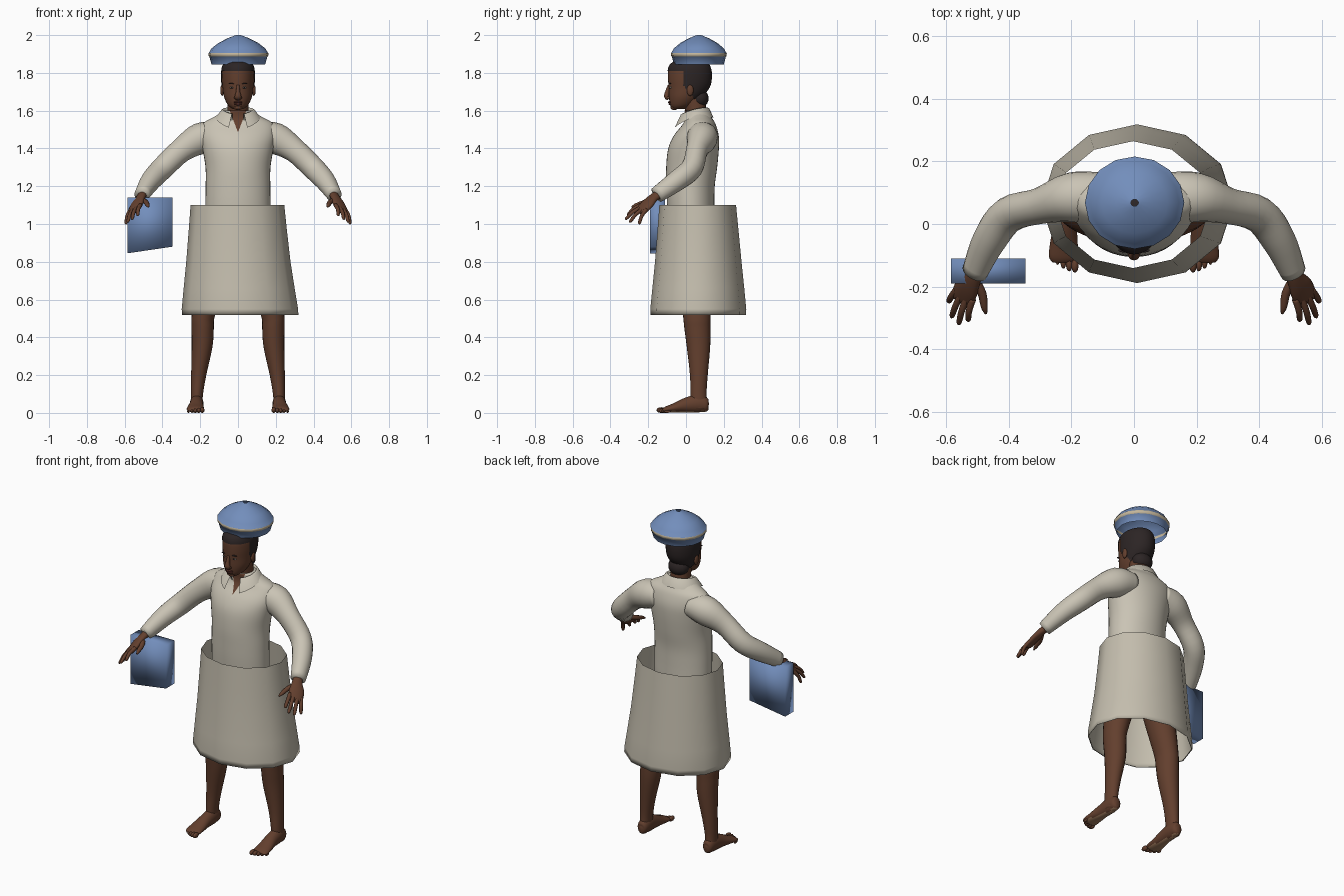
import bpy, bmesh, math
from mathutils import Vector, Matrix

cube = bpy.data.objects.get("Cube")
if cube:
    bpy.data.objects.remove(cube, do_unlink=True)


def material(name, r, g, b):
    m = bpy.data.materials.new(name)
    m.use_nodes = True
    m.diffuse_color = (r, g, b, 1)
    m.node_tree.nodes["Principled BSDF"].inputs["Base Color"].default_value = (r, g, b, 1)
    return m


SKIN = material("brown skin", .125, .05, .027)
SOLE = material("light sole", .36, .2, .11)
LIP = material("dark lip", .1, .03, .022)
HAIR = material("black hair", .025, .018, .018)
EYE = material("eye white", .4, .35, .3)
SHIRT = material("cream shirt", .59, .55, .46)
SKIRT = material("beige skirt", .55, .51, .42)
BLUE = material("soft blue", .17, .27, .5)
BAND = material("tan band", .55, .47, .33)


def finish(name, bm, mats, rule=None):
    """Turn a bmesh into a smooth object; rule picks each face's material."""
    bmesh.ops.recalc_face_normals(bm, faces=bm.faces)
    bm.normal_update()
    for f in bm.faces:
        f.smooth = True
        if rule:
            f.material_index = int(rule(f))
    me = bpy.data.meshes.new(name)
    bm.to_mesh(me)
    bm.free()
    for m in mats:
        me.materials.append(m)
    ob = bpy.data.objects.new(name, me)
    bpy.context.collection.objects.link(ob)
    return ob


def smooth_path(pts, steps):
    """Catmull-Rom interpolation of (x, y, z, width, depth) points."""
    p = [Vector(q) for q in pts]
    p = [p[0]] + p + [p[-1]]
    out = []
    for i in range(1, len(p) - 2):
        a, b, c, d = p[i - 1:i + 3]
        for k in range(steps):
            t = k / steps
            out.append(b + (c - a) * (t / 2) + (a * 2 - b * 5 + c * 4 - d) * (t * t / 2)
                       + (b * 3 - a - c * 3 + d) * (t ** 3 / 2))
    return out + [p[-2]]


def tube(pts, n=20, steps=4, flat=False, ref=(1, 0, 0), side=1, caps=True):
    """Elliptical sweep through the points; flat keeps every ring level."""
    path = smooth_path(pts, steps)
    bm = bmesh.new()
    rings = []
    for i, q in enumerate(path):
        a, b = path[max(i - 1, 0)], path[min(i + 1, len(path) - 1)]
        t = Vector((0, 0, 1)) if flat else Vector((b - a)[:3]).normalized()
        u = Vector(ref)
        u = (u - t * u.dot(t)).normalized()
        v = t.cross(u)
        ring = []
        for k in range(n):
            w = math.tau * k / n
            co = Vector(q[:3]) + u * (q[3] * math.cos(w)) + v * (q[4] * math.sin(w))
            co.x *= side
            ring.append(bm.verts.new(co))
        rings.append(ring)
    for r, s in zip(rings, rings[1:]):
        for k in range(n):
            bm.faces.new((r[k], r[(k + 1) % n], s[(k + 1) % n], s[k]))
    if caps:
        bm.faces.new(rings[0])
        bm.faces.new(rings[-1])
    return bm


def blob(name, loc, size, mat):
    bm = bmesh.new()
    m = Matrix.Translation(loc) @ Matrix.Diagonal((*size, 1))
    bmesh.ops.create_uvsphere(bm, u_segments=14, v_segments=9, radius=1, matrix=m)
    return finish(name, bm, [mat])


# Shirt body with an open V neck cut into the front
bm = tube([(0, .04, .88, .15, .10), (0, .03, 1.0, .17, .12), (0, .025, 1.1, .172, .125),
           (0, .024, 1.2, .171, .128), (0, .03, 1.3, .172, .135), (0, .04, 1.4, .188, .134),
           (0, .055, 1.47, .2, .118), (0, .07, 1.53, .188, .086), (0, .065, 1.565, .13, .07),
           (0, .055, 1.6, .072, .062)], n=40, flat=True)
V_LOW, V_SLOPE = 1.485, 2.6
for s in (1, -1):
    front = [f for f in bm.faces if f.calc_center_median().y < .03 and f.calc_center_median().z > 1.4]
    geom = list({g for f in front for g in (*f.verts, *f.edges, f)})
    bmesh.ops.bisect_plane(bm, geom=geom, plane_co=(0, 0, V_LOW), plane_no=(s * V_SLOPE, 0, -1))


def in_neckline(f):
    c = f.calc_center_median()
    return c.y < .03 and c.z > V_LOW + V_SLOPE * abs(c.x)


finish("shirt_body", bm, [SHIRT, SKIN], in_neckline)

# Folded collar, open and pointed at the front
bm = bmesh.new()
rows = []
N = 28
for k in range(N + 1):
    a = (k / N * 2 - 1) * math.radians(158)
    f = (1 - math.cos(a)) / 2
    tip = max(0, abs(a) / math.radians(158) - .6) * 2.5
    sx, cy = math.sin(a), math.cos(a)
    top = (.08 * sx, .045 + .07 * cy, 1.617 - .035 * f * f)
    fold = (.088 * sx, .045 + .078 * cy, 1.612 - .035 * f * f)
    hem = (.118 * sx + .012 * tip * sx, .045 + .1 * cy - .012 * tip, 1.565 - .055 * tip)
    base = (.074 * sx, .05 + .066 * cy, 1.57 - .02 * f)
    rows.append([bm.verts.new(c) for c in (base, top, fold, hem)])
for r, s in zip(rows, rows[1:]):
    for j in range(3):
        bm.faces.new((r[j], s[j], s[j + 1], r[j + 1]))
finish("collar", bm, [SHIRT])

# Skirt, an open flared shell
finish("skirt", tube([(.012, .065, .52, .304, .25), (.01, .065, .55, .308, .254),
                      (.002, .065, .8, .276, .229), (-.003, .062, 1.1, .248, .203)],
                     n=12, steps=2, flat=True, caps=False), [SKIRT])

# Neck and head
finish("neck", tube([(0, .07, 1.5, .06, .055), (0, .055, 1.58, .056, .055),
                     (0, .04, 1.68, .058, .06)], flat=True), [SKIN])
skull = [(0, -.04, 1.608, .026, .032), (0, -.024, 1.628, .052, .06), (0, -.006, 1.67, .073, .084),
         (0, .012, 1.72, .081, .104), (0, .016, 1.77, .085, .111), (0, .015, 1.82, .082, .108),
         (0, .015, 1.85, .066, .088), (0, .018, 1.87, .028, .04)]
finish("head", tube(skull, n=32, flat=True), [SKIN])

# Hair shell, trimmed to the hairline
bm = tube([(x, y + .004, z + .004, w + .005, d + .006) for x, y, z, w, d in skull],
          n=64, steps=7, flat=True)
bare = []
for f in bm.faces:
    c = f.calc_center_median()
    if c.z < 1.81 and c.y < max(-.015, .8 * (1.73 - c.z) - .01):
        bare.append(f)
bmesh.ops.delete(bm, geom=bare, context="FACES")
finish("hair", bm, [HAIR])
blob("hair_nape", (0, .07, 1.665), (.062, .05, .05), HAIR)

# Face
finish("nose", tube([(0, -.088, 1.735, .008, .008), (0, -.098, 1.7, .011, .012),
                     (0, -.102, 1.675, .018, .014), (0, -.092, 1.66, .014, .008)], n=12), [SKIN])
blob("upper_lip", (0, -.084, 1.645), (.025, .012, .006), LIP)
blob("lower_lip", (0, -.081, 1.635), (.022, .012, .007), LIP)
blob("chin", (0, -.062, 1.617), (.026, .02, .014), SKIN)
for s, side in ((1, "left"), (-1, "right")):
    blob(side + "_eye", (.032 * s, -.081, 1.722), (.013, .007, .005), EYE)
    blob(side + "_pupil", (.032 * s, -.085, 1.722), (.005, .005, .0045), HAIR)
    blob(side + "_eyebrow", (.033 * s, -.084, 1.743), (.018, .007, .003), HAIR)
    blob(side + "_ear", (.084 * s, .022, 1.708), (.01, .018, .03), SKIN)
    blob(side + "_nostril", (.013 * s, -.094, 1.668), (.008, .009, .007), SKIN)

# Cap with a tan band, open underneath
profile = [(1.845, .142), (1.887, .154), (1.889, .158), (1.905, .159), (1.907, .156),
           (1.93, .142), (1.958, .106), (1.982, .06), (1.997, .022), (2.0, .012)]
finish("cap", tube([(.002, .068, z, r, r * .93) for z, r in profile], n=16, steps=1,
                   flat=True, caps=False), [BLUE, BAND],
       lambda f: 1.888 < f.calc_center_median().z < 1.906)

# Arms, hands, legs and feet
palm_axis = (.8, .5, -.35)
tips = {"index": (.532, -.312, 1.045), "middle": (.562, -.322, 1.025),
        "ring": (.585, -.3, 1.01), "little": (.595, -.25, 1.0)}
for s, side in ((1, "left"), (-1, "right")):
    finish(side + "_sleeve", tube(
        [(.11, .085, 1.47, .08, .07), (.2, .085, 1.452, .08, .083), (.3, .058, 1.39, .058, .064),
         (.4, .03, 1.295, .058, .06), (.462, -.05, 1.228, .055, .054),
         (.51, -.155, 1.153, .044, .04)], ref=(0, 1, 0), side=s), [SHIRT])
    finish(side + "_palm", tube(
        [(.5, -.13, 1.165, .026, .022), (.515, -.17, 1.14, .029, .02), (.535, -.205, 1.105, .042, .019),
         (.55, -.24, 1.07, .04, .014), (.553, -.25, 1.062, .025, .007)], n=16, ref=palm_axis, side=s), [SKIN])
    for k, (finger, tip) in enumerate(tips.items()):
        a = Vector((.542, -.225, 1.088)) + Vector(palm_axis) * (.021 * (k - 1.5))
        b = Vector(tip)
        mid = a.lerp(b, .5) + Vector((.004, -.004, .006))
        finish(side + "_" + finger + "_finger", tube(
            [(*a, .012, .011), (*mid, .0105, .01), (*a.lerp(b, .9), .009, .008), (*b, .003, .003)],
            n=10, ref=palm_axis, side=s), [SKIN])
    finish(side + "_thumb", tube(
        [(.512, -.175, 1.13, .015, .014), (.487, -.22, 1.115, .014, .013),
         (.479, -.265, 1.1, .011, .01), (.474, -.287, 1.09, .004, .004)], n=10, side=s), [SKIN])
    finish(side + "_leg", tube(
        [(.22, .07, .02, .03, .045), (.217, .066, .1, .032, .043), (.208, .068, .2, .04, .047),
         (.19, .066, .35, .055, .062), (.187, .06, .45, .059, .069), (.183, .057, .52, .062, .073),
         (.14, .05, .72, .082, .088), (.085, .04, .95, .088, .1)], n=24, flat=True, side=s), [SKIN])
    finish(side + "_foot", tube(
        [(.218, .12, .035, .012, .018), (.218, .108, .037, .028, .034), (.218, .07, .05, .035, .048),
         (.22, 0, .041, .037, .039), (.224, -.06, .027, .044, .025),
         (.226, -.105, .018, .046, .016), (.226, -.122, .014, .034, .008)], side=s),
        [SKIN, SOLE], lambda f: f.normal.z < -.85)
    for k in range(5):
        r = .015 - .0018 * k
        blob(f"{side}_toe_{k + 1}", ((.189 + .0185 * k) * s, -.132 + .0035 * k * k * .6, r),
             (r * .8, .024 - .002 * k, r), SKIN)

# Box bag with a slanted bottom
bm = bmesh.new()
bmesh.ops.create_cube(bm, size=1)
for v in bm.verts:
    right = v.co.x < 0
    low = .845 if right else .88
    v.co = (-.585 if right else -.347, -.15 + v.co.y * .08, 1.14 if v.co.z > 0 else low)
finish("bag", bm, [BLUE])
